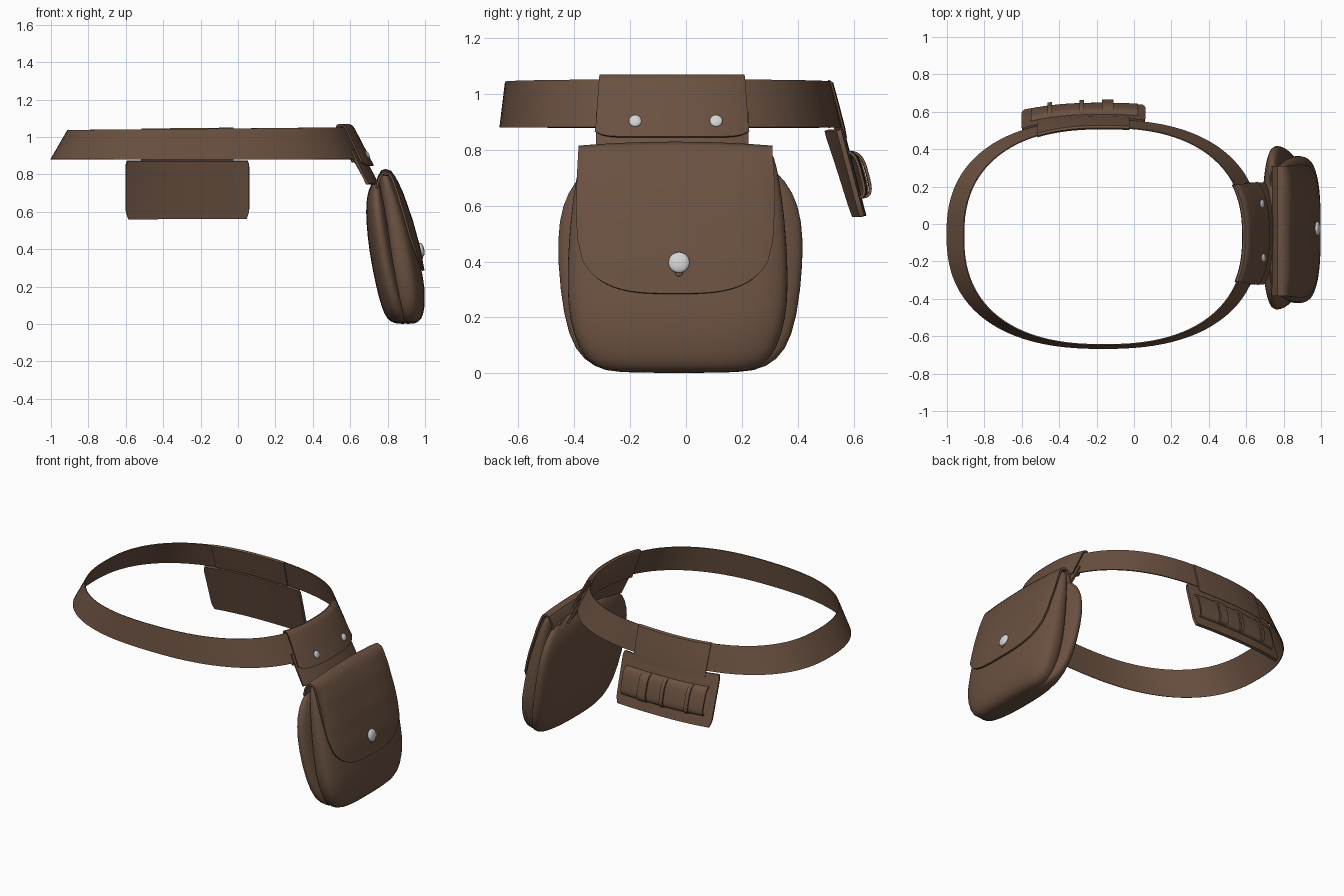
import bpy, math

if "Cube" in bpy.data.objects:
    bpy.data.objects.remove(bpy.data.objects["Cube"])

def material(name, c):
    m = bpy.data.materials.new(name)
    m.diffuse_color = (*c, 1)
    m.use_nodes = True
    m.node_tree.nodes["Principled BSDF"].inputs["Base Color"].default_value = m.diffuse_color
    return m

LEATHER = material("brown_leather", (0.145, 0.082, 0.052))
METAL = material("silver_metal", (0.65, 0.65, 0.65))

def make(name, verts, faces, mat=LEATHER, thick=0, subsurf=0):
    me = bpy.data.meshes.new(name)
    me.from_pydata(verts, [], faces)
    me.materials.append(mat)
    ob = bpy.data.objects.new(name, me)
    bpy.context.collection.objects.link(ob)
    bpy.ops.object.select_all(action='DESELECT')
    ob.select_set(True)
    bpy.context.view_layer.objects.active = ob
    if thick:
        m = ob.modifiers.new("thick", 'SOLIDIFY')
        m.thickness, m.offset = thick, 0
    if subsurf:
        m = ob.modifiers.new("smooth", 'SUBSURF')
        m.levels = subsurf
    for m in list(ob.modifiers):
        bpy.ops.object.modifier_apply(modifier=m.name)
    bpy.ops.object.shade_smooth_by_angle(angle=math.radians(40))
    return ob

def sheet(name, fn, nu, rows, thick, closed=False):
    """Grid of points fn(u, row), u from -1 to 1, thickened."""
    n = nu if closed else nu + 1
    verts = [fn(-1 + 2 * i / nu, r) for r in rows for i in range(n)]
    faces = [(j * n + i, j * n + (i + 1) % n, (j + 1) * n + (i + 1) % n, (j + 1) * n + i)
             for j in range(len(rows) - 1) for i in range(nu)]
    return make(name, verts, faces, thick=thick)

def frange(a, b, n):
    return [a + (b - a) * i / n for i in range(n + 1)]

# Belt surface: f is height fraction (0 bottom edge, 1 top edge)
N = 2.4
def ring(f):
    return -.165 + .005 * f, .835 - .085 * f, -.055 - .01 * f, .61 - .03 * f

def belt_z(x, f):
    return .88 + f * (.155 + .01 * (x + 1) * (f > 0))

def on_right(y, f, off):
    cx, a, cy, b = ring(f)
    x = cx + a * (1 - abs((y - cy) / b) ** N) ** (1 / N) + off
    return x, y, belt_z(.6, f)

def on_back(x, f, off):
    cx, a, cy, b = ring(f)
    y = cy + b * (1 - abs((x - cx) / a) ** N) ** (1 / N) + off
    return x, y, belt_z(x, f)

def belt_pt(u, f):
    cx, a, cy, b = ring(f)
    c, s = math.cos(u * math.pi), math.sin(u * math.pi)
    x = cx + a * math.copysign(abs(c) ** (2 / N), c)
    return x, cy + b * math.copysign(abs(s) ** (2 / N), s), belt_z(x, f)

sheet("belt", belt_pt, 96, frange(0, 1, 4), .006, closed=True)

# Loop folded over the belt on the right, with rounded lower corners
def right_loop(u, r):
    f, off = r
    g = f + (.12 * abs(u) ** 10 if f < 0 and off > 0 else 0)
    return on_right(-.05 + u * (.272 - .012 * f), g, off)

sheet("pouch_belt_loop", right_loop, 24,
      [(-.1, -.01), (.5, -.01), (1, -.007), (1.06, 0), (1.075, .01), (1.04, .021),
       (.95, .026), (.5, .03), (0, .034), (-.14, .035), (-.22, .034)], .01)
sheet("pouch_hanger", lambda u, f: on_right(-.05 + u * .27, f, .006), 20,
      frange(.3, -.85, 6), .016)

# Loop over the back of the belt, and the panel hanging from it
sheet("holder_belt_loop", lambda u, r: on_back(-.27 + u * .247, *r), 20,
      [(0, -.008), (.5, -.008), (.97, -.007), (1.01, 0), (.97, .008),
       (.5, .01), (0, .011), (-.25, .008)], .007)

def panel_pt(u, f):
    k = min(1, abs(f + 1) / .98)
    return on_back(-.27 + u * .33 * (1 - .04 * k ** 12), f, 0)

sheet("holder_panel", panel_pt, 24, frange(-.06, -2.05, 14), .018)

# Holder band with raised upright straps, rounded like a roll
def strip(name, xc, half, rise):
    rows = [(-1.09 + .52 * math.copysign(abs(math.cos(t)) ** .6, math.cos(t)),
             rise * math.sin(t) ** .6 if 0 < t < 3.14 else 0)
            for t in frange(0, math.pi, 14)]
    sheet(name, lambda u, r: on_back(xc + u * half, *r), 16, rows, .01)

strip("holder_band", -.265, .285, .034)
for i, (x, h) in enumerate([(-.45, .012), (-.28, .012), (-.14, .03)]):
    strip(f"holder_strap_{i + 1}", x, h, .052)

# Pouch bodies lofted from (z, centre x, half depth, half width)
BACK = [(0, .88, .035, .22), (.02, .868, .07, .31), (.08, .845, .075, .38), (.2, .812, .075, .42),
        (.4, .772, .073, .442), (.55, .753, .068, .438), (.65, .742, .058, .405),
        (.72, .738, .04, .35), (.77, .742, .018, .28)]
FRONT = [(0, .91, .035, .22), (.02, .912, .07, .3), (.08, .912, .087, .355), (.2, .9, .1, .39),
         (.3, .882, .096, .395), (.4, .867, .094, .395), (.55, .84, .08, .385),
         (.7, .808, .06, .365), (.78, .79, .04, .345), (.81, .785, .02, .33)]

def loft(name, table, yc, n, seg=36):
    verts = []
    for z, cx, hx, hw in table:
        for i in range(seg):
            t = 2 * math.pi * i / seg
            c, s = math.cos(t), math.sin(t)
            verts.append((cx + hx * math.copysign(abs(c) ** (2 / n), c),
                          yc + hw * math.copysign(abs(s) ** (2 / n), s), z))
    faces = [(j * seg + i, j * seg + (i + 1) % seg, (j + 1) * seg + (i + 1) % seg, (j + 1) * seg + i)
             for j in range(len(table) - 1) for i in range(seg)]
    faces += [tuple(reversed(range(seg))), tuple(range(len(verts) - seg, len(verts)))]
    make(name, verts, faces, subsurf=1)

loft("pouch_back_body", BACK, -.02, 2.4)
loft("pouch_front_body", FRONT, -.03, 2.8)

# Flap wrapping over the top and down the front, with a rounded lower edge
def front_x(y, z):
    for (z0, *a), (z1, *b) in zip(FRONT, FRONT[1:]):
        if z <= z1:
            break
    t = min(1, (z - z0) / (z1 - z0))
    cx, hx, hw = [p + (q - p) * t for p, q in zip(a, b)]
    r = min(abs(y + .03) / hw, .93)
    return cx + hx * (1 - r ** 3) ** (1 / 3) + .01

def flap_pt(u, r):
    if isinstance(r, tuple):
        return r[0], -.038 + u * .347, r[1] - .014 * u * u
    top = .814 - .014 * u * u
    low = .285 + .19 * (1 - math.sqrt(max(0, 1 - abs(u) ** 3.2)))
    z = top + (low - top) * r
    y = -.038 + u * (.347 + .007 * math.sin(r * 3) )
    return front_x(y, z), y, z

sheet("pouch_flap", flap_pt, 40,
      [(.742, .74), (.752, .786), (.77, .817), (.788, .823)] + frange(0, 1, 20), .012)

# Metal studs
def stud(name, loc, r, tilt, mat=METAL):
    bpy.ops.mesh.primitive_uv_sphere_add(segments=20, ring_count=12, radius=1, location=loc)
    ob = bpy.context.object
    ob.name = name
    ob.scale = (r, r, r * .4)
    ob.rotation_euler = (0, math.radians(tilt), 0)
    ob.data.materials.append(mat)
    bpy.ops.object.shade_smooth_by_angle(angle=math.radians(40))

for i, y in enumerate((-.182, .108)):
    stud(f"loop_stud_{i + 1}", on_right(y, .14, .042), .023, 65)
stud("flap_stud", (front_x(-.025, .397) + .009, -.025, .397), .038, 78)
stud("flap_stud_base", (front_x(-.025, .36) + .004, -.025, .362), .016, 78, LEATHER)
